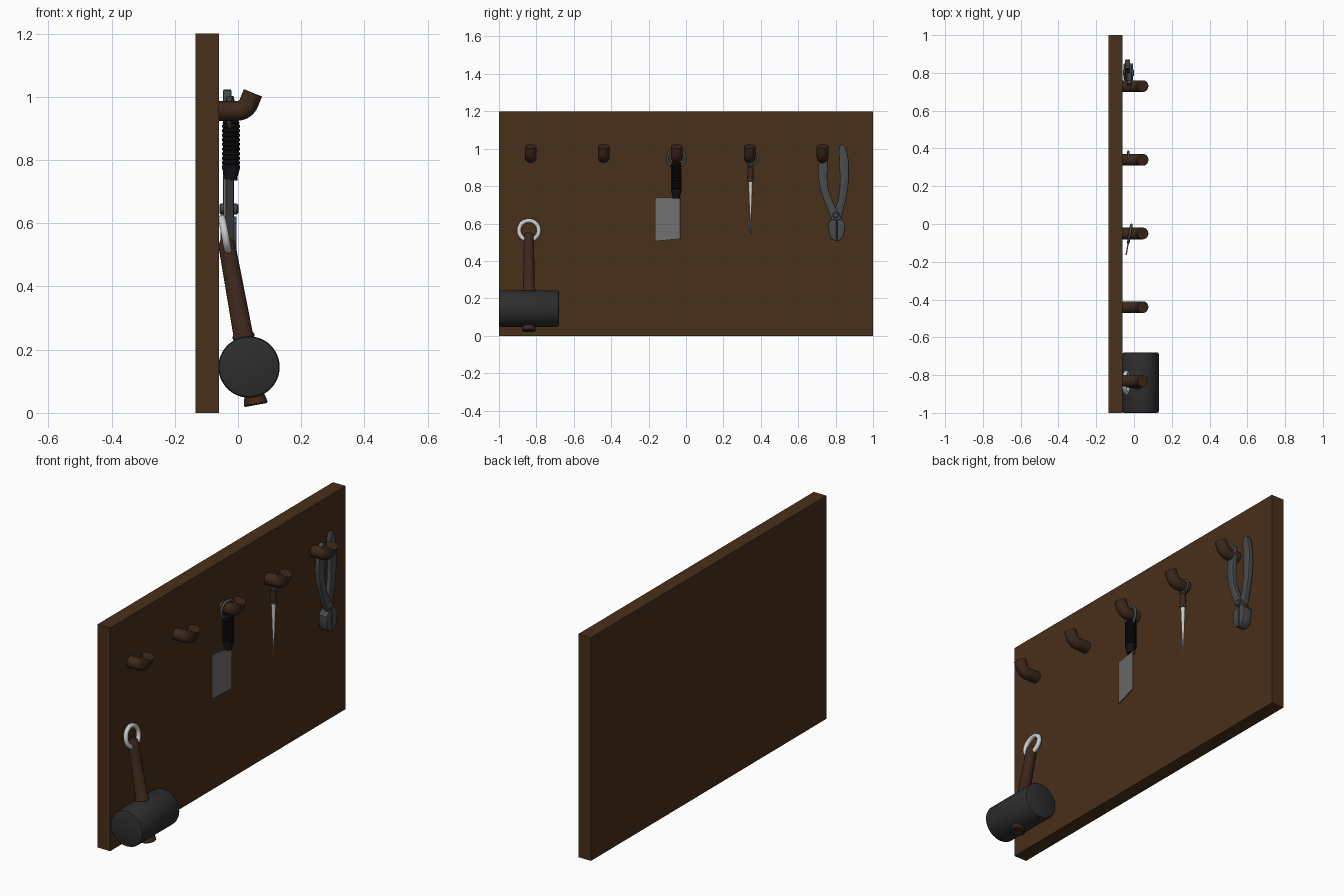
import bpy, bmesh
from math import sin, cos, pi, radians
from mathutils import Matrix, Vector

if "Cube" in bpy.data.objects:
    bpy.data.objects.remove(bpy.data.objects["Cube"])


def mat(name, c):
    m = bpy.data.materials.new(name)
    m.diffuse_color = (*c, 1)
    m.use_nodes = True
    m.node_tree.nodes["Principled BSDF"].inputs["Base Color"].default_value = m.diffuse_color
    return m


WOOD = mat("board_wood", (0.066, 0.029, 0.010))
PEG = mat("dark_wood", (0.046, 0.021, 0.011))
RUBBER = mat("rubber", (0.027, 0.027, 0.028))
STEEL = mat("bright_steel", (0.6, 0.6, 0.58))
BLADE = mat("blade_steel", (0.16, 0.16, 0.16))
IRON = mat("iron", (0.065, 0.068, 0.072))
GRIP = mat("black_grip", (0.006, 0.006, 0.007))


def finish(bm, name, material, matrix=Matrix()):
    bmesh.ops.recalc_face_normals(bm, faces=bm.faces)
    me = bpy.data.meshes.new(name)
    bm.to_mesh(me)
    bm.free()
    ob = bpy.data.objects.new(name, me)
    bpy.context.collection.objects.link(ob)
    ob.matrix_world = matrix
    me.materials.append(material)
    bpy.ops.object.select_all(action='DESELECT')
    ob.select_set(True)
    bpy.context.view_layer.objects.active = ob
    bpy.ops.object.shade_smooth_by_angle(angle=radians(35))
    return ob


def skin(bm, rings, closed=False):
    n = len(rings[0])
    pairs = list(zip(rings, rings[1:] + rings[:1])) if closed else list(zip(rings, rings[1:]))
    for a, b in pairs:
        for i in range(n):
            j = (i + 1) % n
            bm.faces.new((a[i], a[j], b[j], b[i]))
    if not closed:
        bm.faces.new(rings[0])
        bm.faces.new(rings[-1])


def lathe(name, profile, material, matrix=Matrix(), n=32):
    """Solid of revolution from (radius, height) points."""
    bm = bmesh.new()
    skin(bm, [[bm.verts.new((r * cos(2 * pi * i / n), r * sin(2 * pi * i / n), h))
               for i in range(n)] for r, h in profile])
    return finish(bm, name, material, matrix)


def ring(name, R, r, material, matrix, n=40, k=12):
    """Torus standing in the local yz plane."""
    bm = bmesh.new()
    rings = []
    for i in range(n):
        a = 2 * pi * i / n
        rings.append([bm.verts.new((r * sin(2 * pi * j / k),
                                    (R + r * cos(2 * pi * j / k)) * cos(a),
                                    (R + r * cos(2 * pi * j / k)) * sin(a))) for j in range(k)])
    skin(bm, rings, True)
    return finish(bm, name, material, matrix)


def plate(name, outline, x0, x1, material, matrix=Matrix(), bevel=0.0):
    """Outline in (y, z) extruded along x."""
    bm = bmesh.new()
    skin(bm, [[bm.verts.new((x, y, z)) for y, z in outline] for x in (x0, x1)])
    if bevel:
        bmesh.ops.recalc_face_normals(bm, faces=bm.faces)
        edges = [e for e in bm.edges if abs(e.verts[0].co.x - e.verts[1].co.x) < 1e-6]
        bmesh.ops.bevel(bm, geom=edges, offset=bevel, segments=2, affect='EDGES', profile=0.5)
    return finish(bm, name, material, matrix)


def at(x, y, z):
    return Matrix.Translation((x, y, z))


# Back board
plate("board", [(-1, 0), (1, 0), (1, 1.2), (-1, 1.2)], -0.135, -0.06, WOOD)

# Row of bent pegs
for k in range(5):
    bm = bmesh.new()
    R, x0, end = 0.04, -0.003, radians(68)
    path = [(-0.07, 0.955, 0)]
    path += [(x0 + R * sin(end * i / 8), 0.955 + R * (1 - cos(end * i / 8)), end * i / 8) for i in range(9)]
    px, pz, _ = path[-1]
    path.append((px + 0.035 * cos(end), pz + 0.035 * sin(end), end))
    rings = []
    for px, pz, t in path:
        rings.append([bm.verts.new((px - 0.031 * sin(t) * sin(a), 0.031 * cos(a), pz + 0.031 * cos(t) * sin(a)))
                      for a in [2 * pi * i / 32 for i in range(32)]])
    skin(bm, rings)
    finish(bm, f"peg_{k + 1}", PEG, at(0, -0.83 + 0.39 * k, 0))

# Mallet leaning on the board
head = at(0.035, -0.84, 0.145)
lathe("mallet_head", [(0.088, -0.16), (0.094, -0.157), (0.097, -0.15),
                      (0.097, 0.15), (0.094, 0.157), (0.088, 0.16)],
      RUBBER, head @ Matrix.Rotation(radians(-90), 4, 'X'), 48)
lean = head @ Matrix.Rotation(radians(-10.3), 4, 'Y')
lathe("mallet_handle", [(0.034, -0.122), (0.038, -0.118), (0.036, -0.105), (0.029, -0.085), (0.029, 0.085),
                        (0.035, 0.095), (0.035, 0.102), (0.031, 0.108), (0.027, 0.38),
                        (0.025, 0.40), (0.018, 0.41)], PEG, lean)
ring("mallet_ring", 0.053, 0.012, STEEL, lean @ at(0, 0, 0.425))

# Cleaver, turned slightly about its hanging axis
turn = at(-0.022, -0.052, 0) @ Matrix.Rotation(radians(-10), 4, 'Z')
ring("cleaver_ring", 0.048, 0.007, IRON, turn @ at(0, 0, 0.948))
grip = [(0.02, 0.735), (0.02, 0.745), (0.028, 0.772), (0.028, 0.782)]
for i in range(9):
    z = 0.785 + i * 0.0145
    grip += [(0.0255, z), (0.029, z + 0.004), (0.029, z + 0.009), (0.0255, z + 0.0125)]
grip += [(0.027, 0.918), (0.022, 0.926), (0.01, 0.93)]
lathe("cleaver_grip", grip, GRIP, turn, 24)
plate("cleaver_blade", [(-0.115, 0.74), (0.022, 0.74), (0.022, 0.518), (-0.115, 0.505)],
      -0.0035, 0.0035, BLADE, turn)

# Spike with wooden handle
hang = at(-0.03, 0.345, 0)
ring("spike_ring", 0.031, 0.006, IRON, hang @ at(0, 0.007, 0.948))
lathe("spike_handle", [(0.012, 0.832), (0.015, 0.84), (0.0165, 0.87), (0.014, 0.90)], PEG, hang, 20)
for i, z in enumerate((0.826, 0.902)):
    lathe(f"spike_collar_{i + 1}", [(0.013, z), (0.017, z + 0.003), (0.017, z + 0.011), (0.013, z + 0.014)],
          IRON, hang, 20)
lathe("spike_point", [(0.0008, 0.53), (0.012, 0.83)], STEEL, hang, 20)


# Pliers: two bowed handles crossing at the pivot, each a strip of (y, z, half width)
def strip(name, pts, x0, x1):
    left, right = [], []
    for i, (y, z, w) in enumerate(pts):
        a, b = pts[max(i - 1, 0)], pts[min(i + 1, len(pts) - 1)]
        d = Vector((b[0] - a[0], b[1] - a[1])).normalized()
        left.append((y - d.y * w, z + d.x * w))
        right.append((y + d.y * w, z - d.x * w))
    plate(name, left + right[::-1], x0, x1, IRON, bevel=0.004)


strip("pliers_left_handle", [(0.752, 1.0, 0.007), (0.741, 0.97, 0.02), (0.733, 0.91, 0.025), (0.731, 0.85, 0.024),
                             (0.738, 0.79, 0.022), (0.757, 0.73, 0.02), (0.783, 0.67, 0.023),
                             (0.812, 0.61, 0.026)], -0.038, -0.012)
strip("pliers_right_handle", [(0.832, 1.022, 0.008), (0.837, 0.995, 0.02), (0.845, 0.93, 0.026), (0.847, 0.85, 0.024),
                              (0.843, 0.78, 0.022), (0.832, 0.72, 0.02), (0.815, 0.66, 0.023),
                              (0.795, 0.61, 0.026)], -0.047, -0.021)
for s, side in ((-1, "left"), (1, "right")):
    half = [(0.002, 0.62), (0.028, 0.622), (0.045, 0.60), (0.043, 0.565), (0.036, 0.53),
            (0.022, 0.513), (0.002, 0.506)]
    plate(f"pliers_{side}_jaw", [(0.806 + s * y, z) for y, z in half], -0.055, -0.004, IRON, bevel=0.005)
lathe("pliers_pivot", [(0.012, -0.03), (0.017, -0.026), (0.017, 0.026), (0.012, 0.03)], IRON,
      at(-0.029, 0.80, 0.645) @ Matrix.Rotation(radians(90), 4, 'Y'), 20)
